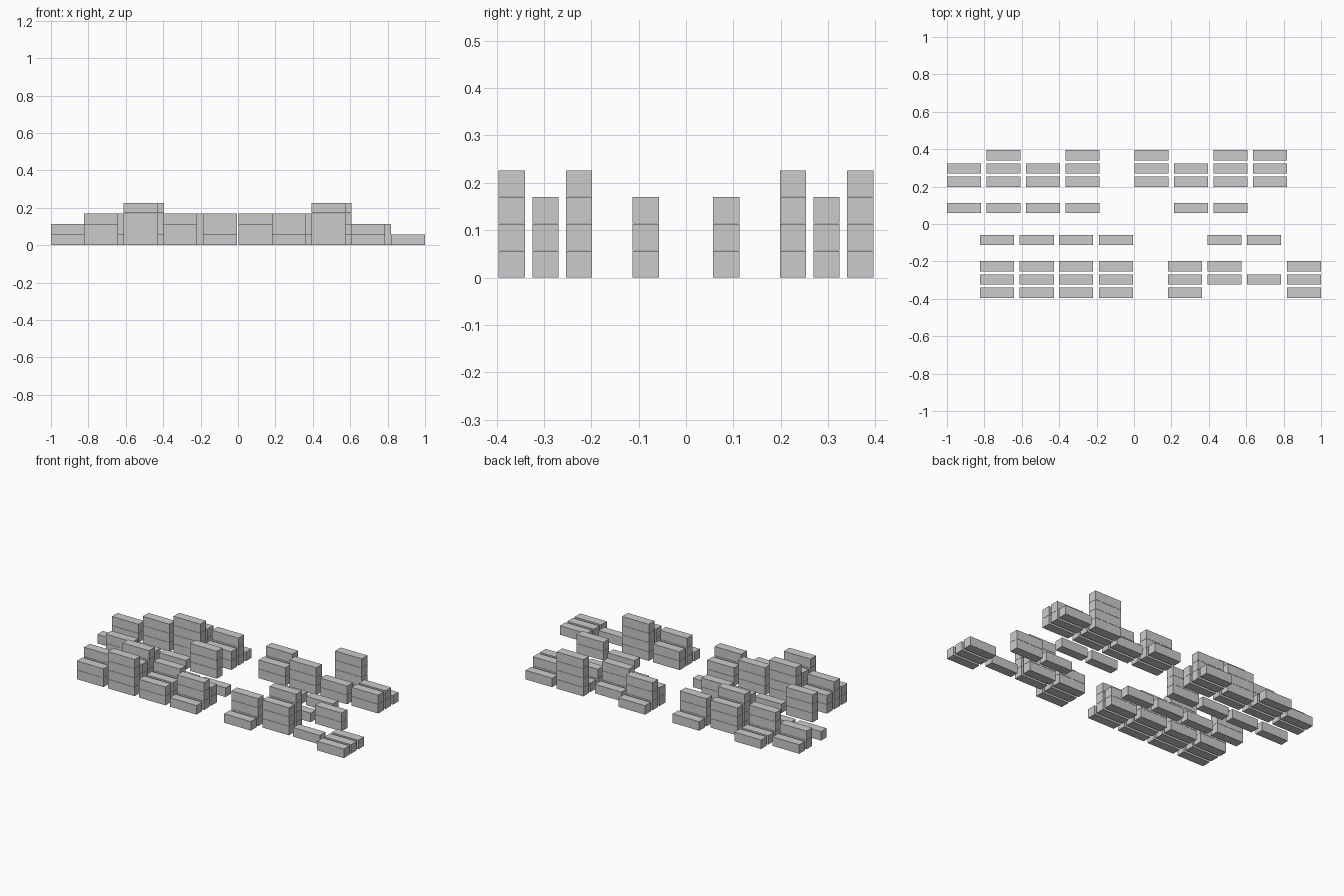
import bpy, bmesh
from mathutils import Matrix, Vector

if "Cube" in bpy.data.objects:
    bpy.data.objects.remove(bpy.data.objects["Cube"])

# container size and stacking pitch
LENGTH, WIDTH, HEIGHT, PITCH = 0.182, 0.055, 0.0557, 0.0569

# bay centres along x for the back and front halves of the yard
BACK = (-0.909, -0.698, -0.487, -0.276, 0.093, 0.304, 0.515, 0.727)
FRONT = (-0.732, -0.520, -0.309, -0.097, 0.273, 0.484, 0.695, 0.908)

# each row: y centre, bay positions, number of containers stacked per bay
ROWS = [
    (0.368, BACK, "01011041"),
    (0.297, BACK, "11333112"),
    (0.226, BACK, "23422322"),
    (0.085, BACK, "11130110"),
    (-0.085, FRONT, "31110120"),
    (-0.226, FRONT, "24322401"),
    (-0.297, FRONT, "33233311"),
    (-0.368, FRONT, "24211001"),
]
ROWS[3] = (0.085, BACK, "11130110")


def container(bm, x, y, z):
    """Add one plain box whose bottom rests at z."""
    mat = (Matrix.Translation(Vector((x, y, z + HEIGHT / 2)))
           @ Matrix.Diagonal((LENGTH, WIDTH, HEIGHT, 1)))
    bmesh.ops.create_cube(bm, size=1, matrix=mat)


def container_row(index, y, bays, counts):
    """Build one row of stacked containers as a single object."""
    bm = bmesh.new()
    for x, count in zip(bays, counts):
        for level in range(int(count)):
            container(bm, x, y, level * PITCH)
    name = f"container_row_{index}"
    mesh = bpy.data.meshes.new(name)
    bm.to_mesh(mesh)
    bm.free()
    bpy.context.collection.objects.link(bpy.data.objects.new(name, mesh))


# all rows, back to front
for i, (y, bays, counts) in enumerate(ROWS, 1):
    container_row(i, y, bays, counts)
